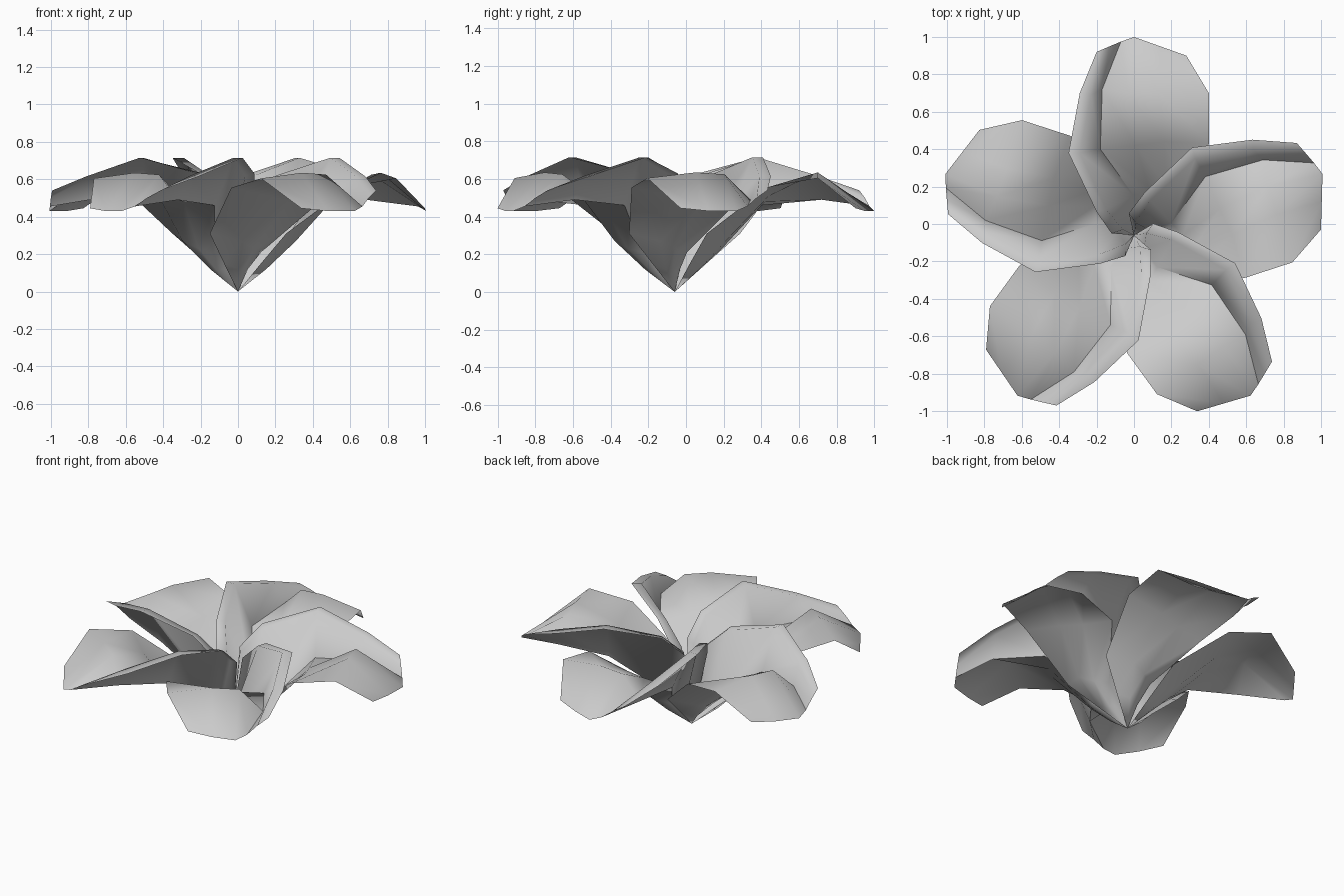
import bpy
import bmesh
from math import radians
from mathutils import Matrix, Vector

default_cube = bpy.data.objects.get("Cube")
if default_cube:
    bpy.data.objects.remove(default_cube)

PETAL_COUNT = 5
CENTRE = Vector((0, -0.06, 0))

# Lines running from the flower base to the petal tip, right edge to left lip
right_edge = [(.15, .08, .15), (.31, .17, .31), (.4, .49, .555), (.4, .76, .605), (.28, .96, .445)]
spine = [(.09, .13, .12), (.17, .27, .27), (.16, .5, .51), (.13, .76, .635), (.14, 1.01, .43)]
shoulder = [(.05, .12, .11), (.08, .25, .23), (.01, .48, .48), (-.03, .76, .625), (0, 1.06, .43)]
hollow = [(0, .09, .12), (0, .21, .21), (-.18, .46, .46), (-.17, .78, .49), (-.07, 1.035, .455)]
ridge = [(-.06, .03, .49), (-.15, .14, .62), (-.29, .44, .715), (-.23, .75, .62), (-.13, 1.01, .5)]
lip = [(-.12, .01, .5), (-.2, .125, .63), (-.35, .44, .715), (-.29, .76, .615), (-.2, .98, .54)]


def make_material(name, colour):
    mat = bpy.data.materials.new(name)
    mat.use_nodes = True
    mat.diffuse_color = colour
    mat.node_tree.nodes["Principled BSDF"].inputs["Base Color"].default_value = colour
    return mat


def petal_mesh(material):
    """Sheet stretched across the lines, gathered to a point at the base."""
    bm = bmesh.new()
    apex = bm.verts.new((0, 0, 0))
    lines = [[bm.verts.new(p) for p in line]
             for line in (right_edge, spine, shoulder, hollow, ridge, lip)]
    for a, b in zip(lines, lines[1:]):
        bm.faces.new((apex, a[0], b[0]))
        for i in range(len(a) - 1):
            bm.faces.new((a[i], a[i + 1], b[i + 1], b[i]))
    mesh = bpy.data.meshes.new("petal")
    bm.to_mesh(mesh)
    bm.free()
    mesh.materials.append(material)
    return mesh


# Five equal petals in a pinwheel
mesh = petal_mesh(make_material("pale grey", (.6, .6, .6, 1)))
bpy.ops.object.select_all(action="DESELECT")
for i in range(PETAL_COUNT):
    petal = bpy.data.objects.new(f"petal_{i + 1}", mesh.copy())
    bpy.context.collection.objects.link(petal)
    turn = Matrix.Rotation(radians(360 / PETAL_COUNT * i), 4, "Z")
    petal.matrix_world = Matrix.Translation(CENTRE) @ turn
    petal.select_set(True)
    bpy.context.view_layer.objects.active = petal
bpy.ops.object.shade_smooth_by_angle(angle=radians(80))
